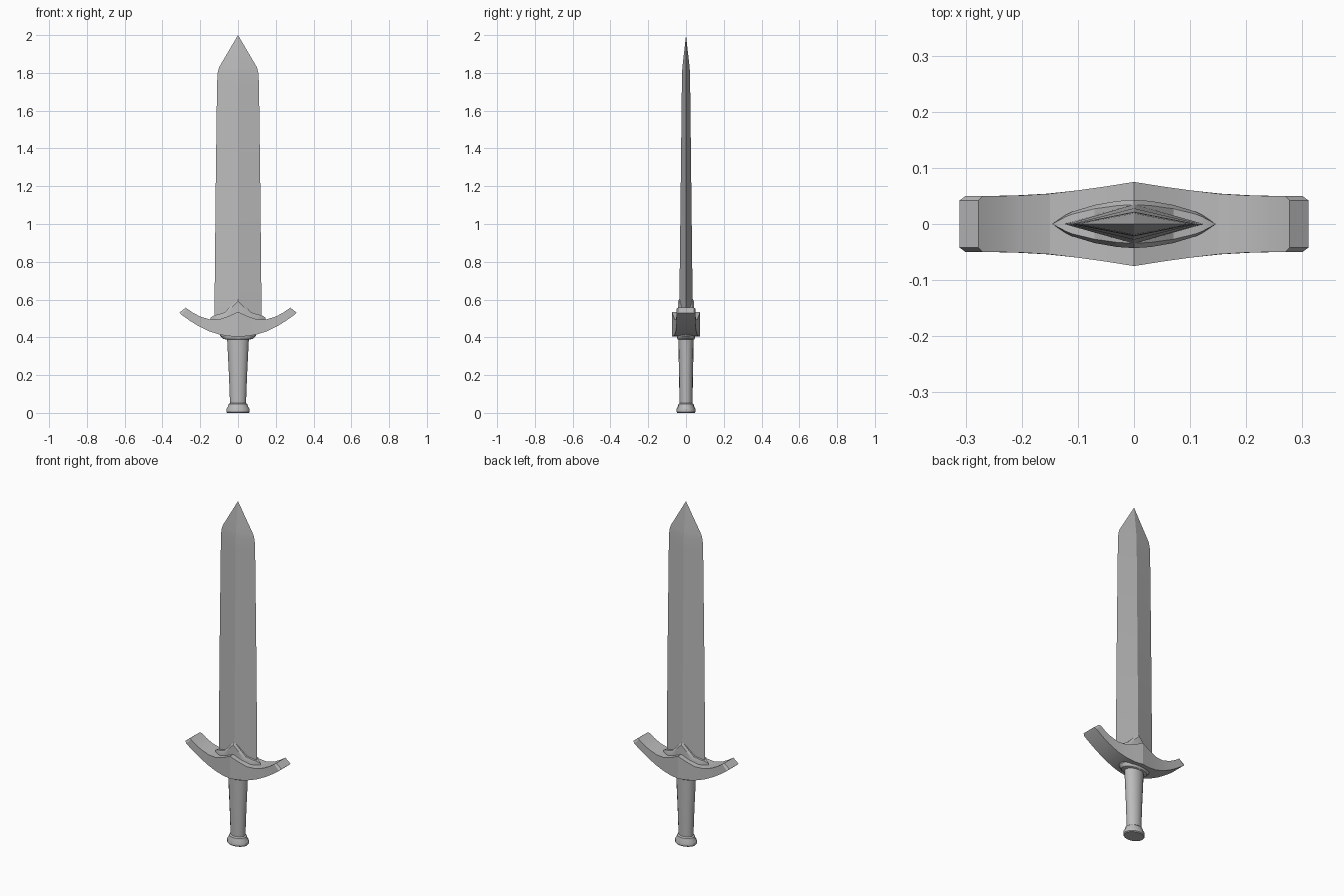
import bpy, bmesh, math

cube = bpy.data.objects.get("Cube")
if cube:
    bpy.data.objects.remove(cube, do_unlink=True)

steel = bpy.data.materials.new("steel grey")
steel.use_nodes = True
grey = (0.5, 0.5, 0.5, 1)
steel.diffuse_color = grey
steel.node_tree.nodes["Principled BSDF"].inputs["Base Color"].default_value = grey


def loft(name, sections, smooth_angle):
    """Skin a row of closed sections, cap the ends and merge collapsed points."""
    bm = bmesh.new()
    rings = [[bm.verts.new(p) for p in s] for s in sections]
    n = len(rings[0])
    for a, b in zip(rings, rings[1:]):
        for i in range(n):
            j = (i + 1) % n
            bm.faces.new((a[i], a[j], b[j], b[i]))
    bm.faces.new(rings[0])
    bm.faces.new(rings[-1])
    bmesh.ops.remove_doubles(bm, verts=bm.verts, dist=0.0002)
    bmesh.ops.recalc_face_normals(bm, faces=bm.faces)
    mesh = bpy.data.meshes.new(name)
    bm.to_mesh(mesh)
    bm.free()
    mesh.materials.append(steel)
    obj = bpy.data.objects.new(name, mesh)
    bpy.context.collection.objects.link(obj)
    bpy.ops.object.select_all(action="DESELECT")
    obj.select_set(True)
    bpy.context.view_layer.objects.active = obj
    bpy.ops.object.shade_smooth_by_angle(angle=math.radians(smooth_angle))
    return obj


def mirrored(half, section):
    """Sections from the left end to the right end, from stations on one half."""
    return ([section(s, -1) for s in reversed(half[1:])]
            + [section(s, 1) for s in half])


def oval(z, rx, ry, sides=16):
    turn = [2 * math.pi * i / sides for i in range(sides)]
    return [(rx * math.cos(t), ry * math.sin(t), z) for t in turn]


# Blade: diamond section, half width and half thickness by height
blade = [(0.44, 0.125, 0.036), (0.6, 0.124, 0.035), (1.2, 0.118, 0.028),
         (1.74, 0.111, 0.022), (1.8, 0.108, 0.021), (1.83, 0.1, 0.019),
         (2.0, 0, 0)]
loft("blade", [[(w, 0, z), (0, t, z), (-w, 0, z), (0, -t, z)]
               for z, w, t in blade], 12)

# Crossguard: top x, top z, bottom x, bottom z, half depth
guard = [(0, 0.535, 0, 0.405, 0.075), (0.05, 0.512, 0.05, 0.406, 0.067),
         (0.1, 0.495, 0.1, 0.415, 0.06), (0.15, 0.495, 0.155, 0.433, 0.054),
         (0.2, 0.51, 0.21, 0.46, 0.051), (0.24, 0.531, 0.255, 0.488, 0.05),
         (0.27, 0.552, 0.3, 0.52, 0.05), (0.277, 0.557, 0.311, 0.53, 0.042)]


def guard_section(s, side):
    xt, zt, xb, zb, d = s
    return [(side * xt, -d, zt), (side * xt, d, zt),
            (side * xb, d, zb), (side * xb, -d, zb)]


loft("crossguard", mirrored(guard, guard_section), 16)

# Blade collar: x, top z, half depth, with a chamfered upper rim
collar = [(0, 0.605, 0.043), (0.03, 0.575, 0.041), (0.07, 0.532, 0.034),
          (0.11, 0.52, 0.022), (0.122, 0.518, 0.016), (0.146, 0.505, 0)]


def collar_section(s, side):
    x, z, d = s
    x *= side
    return [(x, -d, 0.46), (x, -d, z - 0.015), (x, -0.8 * d, z),
            (x, 0.8 * d, z), (x, d, z - 0.015), (x, d, 0.46)]


loft("blade_collar", mirrored(collar, collar_section), 20)

# Handle: oval rings given as height, half width, half depth
handle_parts = {
    "grip": [(0.04, 0.042, 0.034), (0.2, 0.048, 0.037), (0.4, 0.058, 0.041)],
    "grip_collar": [(0.388, 0.06, 0.042), (0.392, 0.08, 0.046),
                    (0.408, 0.095, 0.05), (0.43, 0.095, 0.05)],
    "pommel": [(0, 0.058, 0.046), (0.005, 0.062, 0.05), (0.02, 0.062, 0.05),
               (0.036, 0.052, 0.042), (0.046, 0.05, 0.041),
               (0.052, 0.042, 0.034)],
}
for part, rings in handle_parts.items():
    loft(part, [oval(*r) for r in rings], 30)
